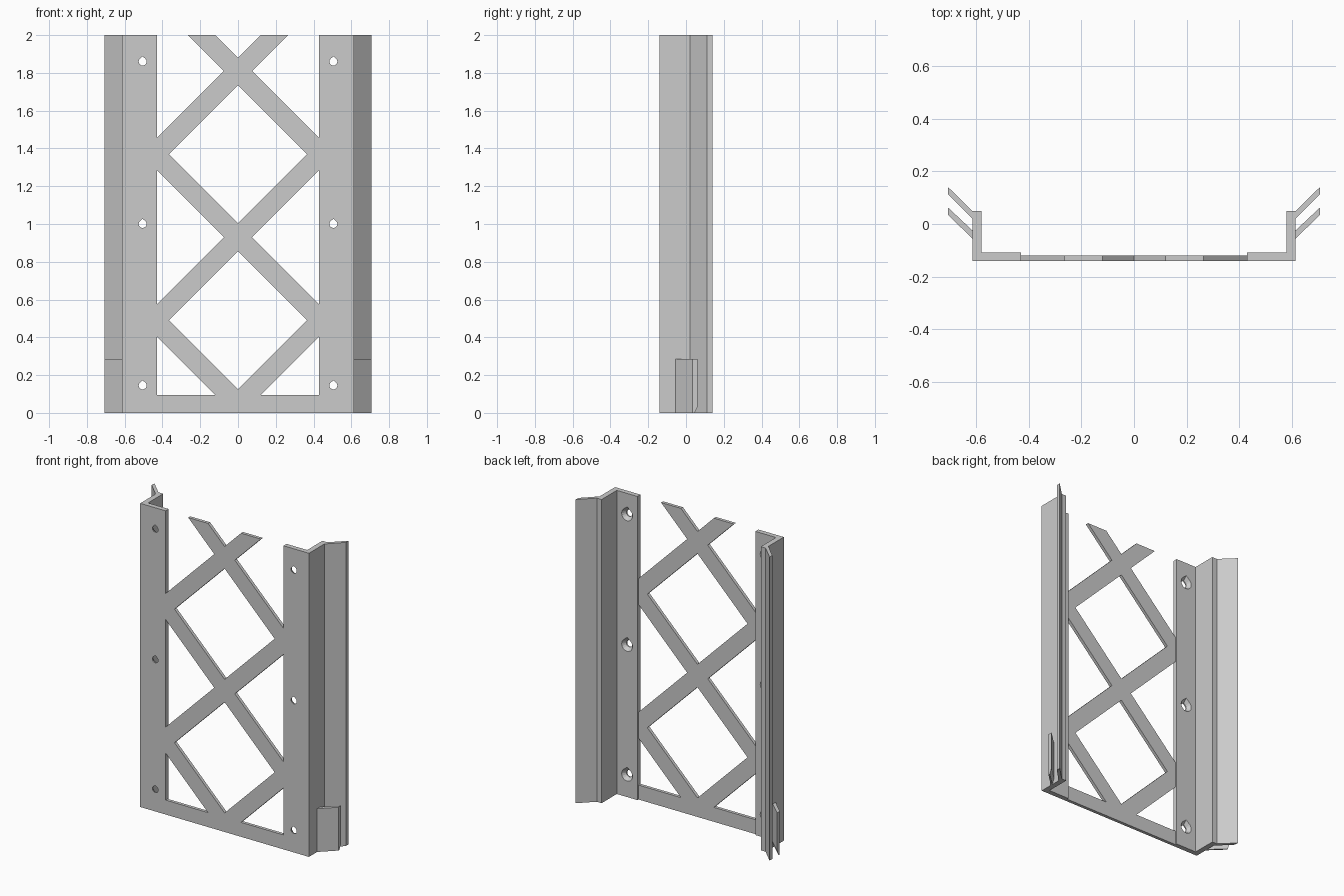
import bpy
import bmesh
from math import cos, sin, pi

cube = bpy.data.objects.get("Cube")
if cube:
    bpy.data.objects.remove(cube, do_unlink=True)

HEIGHT = 2.0
FRONT = -0.14

grey = bpy.data.materials.new("light_grey")
grey.use_nodes = True
grey.diffuse_color = (0.6, 0.6, 0.6, 1)
grey.node_tree.nodes["Principled BSDF"].inputs["Base Color"].default_value = (0.6, 0.6, 0.6, 1)


def loft(name, stacks):
    """Mesh of one or more solids, each a list of matching rings."""
    bm = bmesh.new()
    for rings in stacks:
        rows = [[bm.verts.new(p) for p in ring] for ring in rings]
        bm.faces.new(rows[0])
        bm.faces.new(rows[-1])
        for a, b in zip(rows, rows[1:]):
            for i in range(len(a)):
                j = (i + 1) % len(a)
                bm.faces.new((a[i], a[j], b[j], b[i]))
    bmesh.ops.recalc_face_normals(bm, faces=bm.faces)
    mesh = bpy.data.meshes.new(name)
    bm.to_mesh(mesh)
    bm.free()
    mesh.materials.append(grey)
    obj = bpy.data.objects.new(name, mesh)
    bpy.context.collection.objects.link(obj)
    return obj


def upright(points, z):
    return [(x, y, z) for x, y in points]


def facing(points, y):
    return [(x, y, z) for x, z in points]


def cut(obj, cutter):
    mod = obj.modifiers.new("cut", 'BOOLEAN')
    mod.operation = 'DIFFERENCE'
    mod.solver = 'EXACT'
    mod.object = cutter
    cutter.hide_render = True
    cutter.hide_viewport = True
    cutter.display_type = 'WIRE'


def mirror(obj):
    obj.modifiers.new("mirror", 'MIRROR').use_mirror_merge = False


# Side rails: mounting strip, wall and slanted flange in one section
rail_profile = [(0.43, FRONT), (0.615, FRONT), (0.615, 0.02), (0.707, 0.112),
                (0.707, 0.14), (0.615, 0.05), (0.58, 0.05), (0.58, -0.108),
                (0.43, -0.108)]
rails = loft("side_rails", [[upright(rail_profile, 0), upright(rail_profile, HEIGHT)]])


# Countersunk teardrop screw holes
def teardrop(z, r):
    pts = [(0.505 + r * cos(a), z + r * sin(a))
           for a in (pi * (0.75 + k / 8) for k in range(13))]
    return pts + [(0.505, z + r * 1.3)]


holes = [[facing(teardrop(z, r), y)
          for r, y in ((0.021, FRONT - 0.02), (0.021, FRONT + 0.008),
                       (0.04, -0.108), (0.04, -0.09))]
         for z in (0.145, 1.0, 1.86)]
cut(rails, loft("screw_hole_cutter", holes))
mirror(rails)

# Short spring clips below the flanges, with a lead-in at the bottom
def clip_section(z, lead):
    return upright([(0.615, -0.055), (0.707, 0.034),
                    (0.707, 0.062 - lead), (0.615, -0.024 - lead)], z)


clips = loft("spring_clips", [[clip_section(0, 0.016), clip_section(0.035, 0),
                               clip_section(0.285, 0)]])
mirror(clips)

# Diagonal lattice with a bottom bar, symmetric outline
half = [(0.43, 0), (0.43, 0.095), (0.12, 0.095), (0.43, 0.405), (0.43, 0.575),
        (0.075, 0.93), (0.43, 1.285), (0.43, 1.455), (0.075, 1.81),
        (0.265, HEIGHT), (0.12, HEIGHT)]
outline = half + [(0, 1.88)] + [(-x, z) for x, z in reversed(half)]
lattice = loft("lattice_panel", [[facing(outline, FRONT), facing(outline, -0.119)]])


# Diamond openings
def diamond(z, r=0.365):
    return [(r, z), (0, z + r), (-r, z), (0, z - r)]


cut(lattice, loft("diamond_cutter", [[facing(diamond(z), FRONT - 0.05),
                                      facing(diamond(z), -0.05)]
                                     for z in (0.49, 1.37)]))
